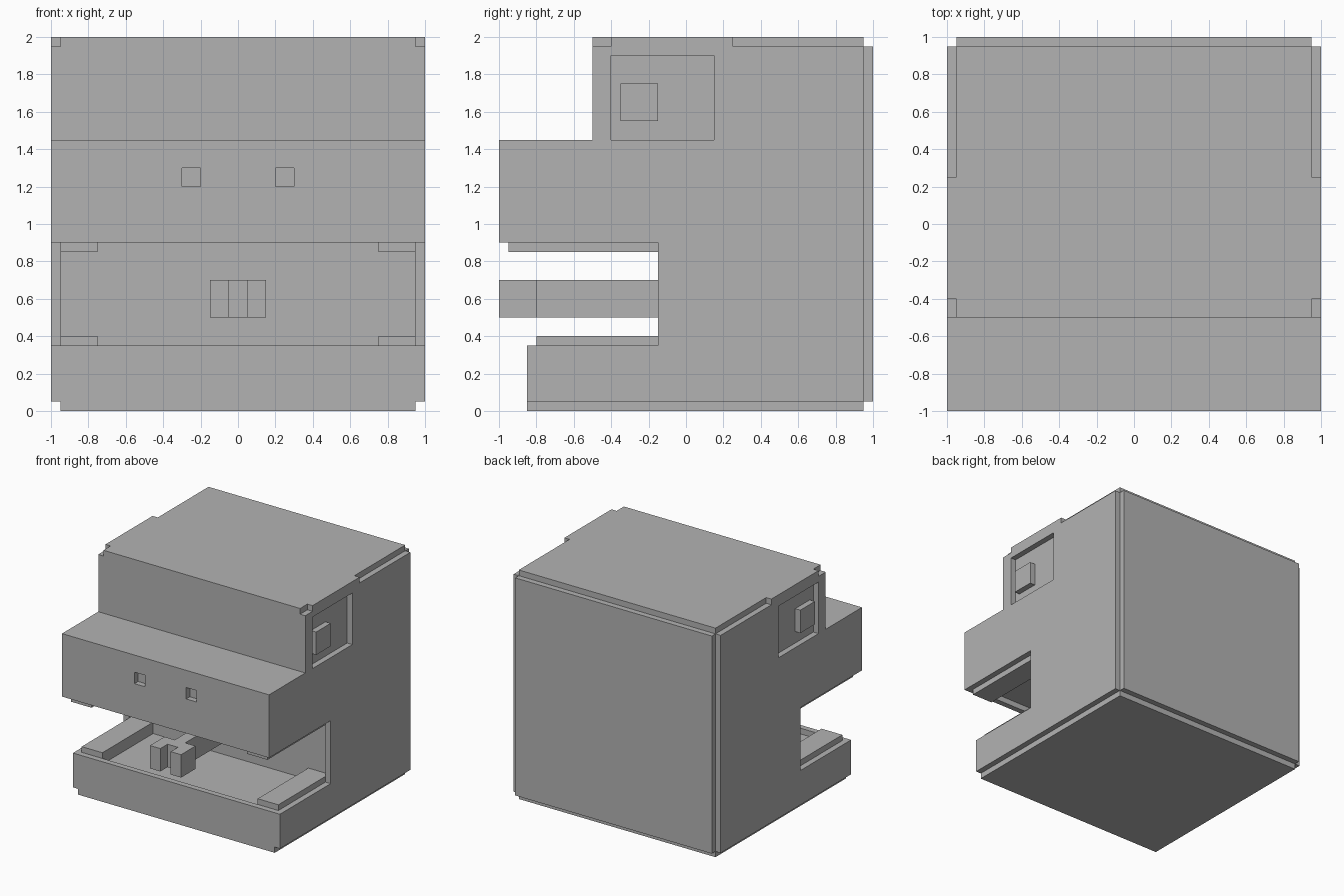
import bpy
import bmesh

cube = bpy.data.objects.get("Cube")
if cube:
    bpy.data.objects.remove(cube, do_unlink=True)

# One flat grey for everything
grey = bpy.data.materials.new("plain_grey")
grey.use_nodes = True
colour = (0.45, 0.45, 0.45, 1)
grey.diffuse_color = colour
grey.node_tree.nodes["Principled BSDF"].inputs["Base Color"].default_value = colour


def prism(name, outline, low, high, axis):
    """Extrude a closed outline along x (outline in y, z) or z (outline in x, y)."""
    def place(p, t):
        return (t, *p) if axis == "x" else (*p, t)
    bm = bmesh.new()
    face = bm.faces.new([bm.verts.new(place(p, low)) for p in outline])
    new = bmesh.ops.extrude_face_region(bm, geom=[face])["geom"]
    shift = place((0, 0), high - low)
    bmesh.ops.translate(bm, vec=shift,
                        verts=[v for v in new if isinstance(v, bmesh.types.BMVert)])
    bmesh.ops.recalc_face_normals(bm, faces=bm.faces)
    mesh = bpy.data.meshes.new(name)
    bm.to_mesh(mesh)
    bm.free()
    mesh.materials.append(grey)
    obj = bpy.data.objects.new(name, mesh)
    bpy.context.scene.collection.objects.link(obj)
    return obj


def box(name, x, y, z):
    return prism(name, [(x[0], y[0]), (x[1], y[0]), (x[1], y[1]), (x[0], y[1])],
                 z[0], z[1], "z")


def cut(target, x, y, z):
    cutter = box("cutter", x, y, z)
    mod = target.modifiers.new("cut", "BOOLEAN")
    mod.operation = "DIFFERENCE"
    mod.solver = "EXACT"
    mod.object = cutter
    bpy.context.view_layer.objects.active = target
    bpy.ops.object.modifier_apply(modifier=mod.name)
    bpy.data.objects.remove(cutter, do_unlink=True)


def sided(span, side):
    return tuple(sorted(side * v for v in span))


# Head: side profile with brow, snout, open mouth and lower jaw
profile = [(-0.85, 0), (0.95, 0), (0.95, 0.05), (1, 0.05), (1, 1.95), (0.95, 1.95),
           (0.95, 2), (-0.5, 2), (-0.5, 1.45), (-1, 1.45), (-1, 0.9), (-0.15, 0.9),
           (-0.15, 0.35), (-0.85, 0.35)]
head = prism("head", profile, -1, 1, "x")

# Sunken mouth lining: throat, jaw floor and palate
cut(head, (-0.95, 0.95), (-0.3, -0.1), (0.35, 0.9))
cut(head, (-0.95, 0.95), (-0.8, -0.1), (0.3, 0.5))
cut(head, (-0.95, 0.95), (-0.95, -0.1), (0.8, 0.95))

for side, label in ((1, "left"), (-1, "right")):
    edge = sided((0.95, 1.2), side)
    # Notched edges: crown rear, crown front, base and rear corner
    cut(head, edge, (0.25, 1.2), (1.95, 2.2))
    cut(head, edge, (-0.7, -0.4), (1.95, 2.2))
    cut(head, edge, (-1.2, 1.2), (-0.2, 0.05))
    cut(head, edge, (0.95, 1.2), (-0.2, 2.2))
    # Eye socket and nostril
    cut(head, edge, (-0.4, 0.15), (1.45, 1.9))
    cut(head, sided((0.2, 0.3), side), (-1.2, -0.95), (1.2, 1.3))
    # Pupil and tooth rows
    box(label + "_pupil", sided((0.95, 1), side), (-0.35, -0.15), (1.55, 1.75))
    row = sided((0.75, 0.95), side)
    box(label + "_lower_teeth", row, (-0.8, -0.1), (0.3, 0.4))
    box(label + "_upper_teeth", row, (-0.95, -0.1), (0.85, 0.95))

# Forked tongue
half = [(0.05, -0.9), (0.05, -1), (0.15, -1), (0.15, -0.8), (0.05, -0.8), (0.05, -0.1)]
outline = half + [(-x, y) for x, y in reversed(half)]
prism("tongue", outline, 0.5, 0.7, "z")
